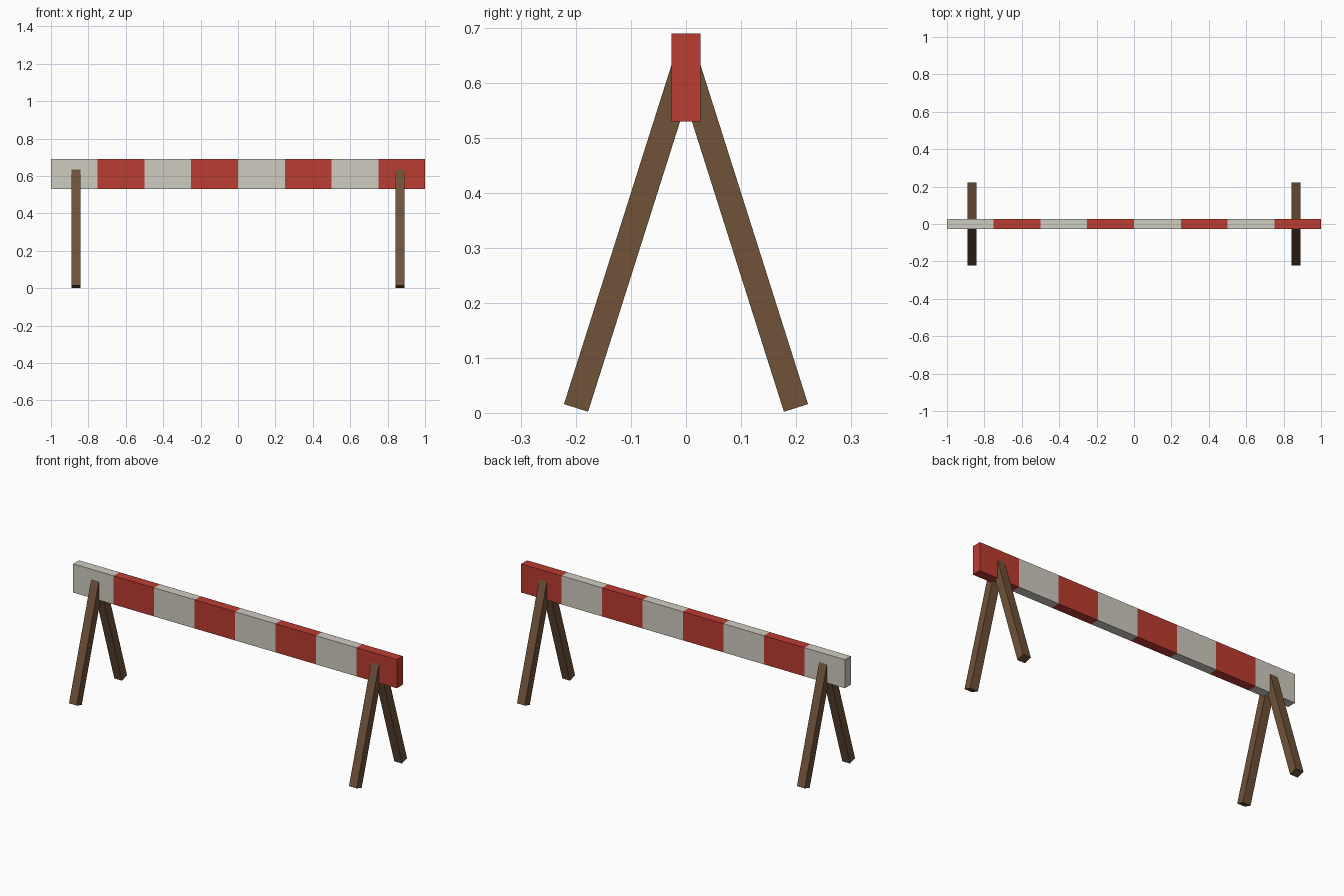
import bpy, bmesh, math
from mathutils import Matrix, Vector

if "Cube" in bpy.data.objects:
    bpy.data.objects.remove(bpy.data.objects["Cube"])


def material(name, rgb):
    m = bpy.data.materials.new(name)
    m.diffuse_color = (*rgb, 1)
    m.use_nodes = True
    m.node_tree.nodes["Principled BSDF"].inputs["Base Color"].default_value = m.diffuse_color
    return m


white = material("white_paint", (0.62, 0.60, 0.53))
red = material("red_paint", (0.50, 0.045, 0.03))
wood = material("dark_wood", (0.16, 0.085, 0.04))


def box(name, size, matrix, mats, cuts=()):
    bm = bmesh.new()
    bmesh.ops.create_cube(bm, size=1, matrix=matrix @ Matrix.Diagonal((*size, 1)))
    for x in cuts:
        bmesh.ops.bisect_plane(bm, geom=bm.verts[:] + bm.edges[:] + bm.faces[:],
                               plane_co=(x, 0, 0), plane_no=(1, 0, 0))
    # alternate the paint along the length
    if cuts:
        for f in bm.faces:
            x = min(f.calc_center_median().x, 0.99)
            f.material_index = int(max(x + 1, 0) / 0.25) % 2
    me = bpy.data.meshes.new(name)
    bm.to_mesh(me)
    bm.free()
    for m in mats:
        me.materials.append(m)
    ob = bpy.data.objects.new(name, me)
    bpy.context.collection.objects.link(ob)
    return ob


# striped beam, eight equal bands
box("striped_beam", (2, 0.052, 0.16), Matrix.Translation((0, 0, 0.61)),
    [white, red], [-0.75 + 0.25 * i for i in range(7)])

# splayed legs, meeting inside the beam
for sx, side in ((-1, "left"), (1, "right")):
    for sy, end in ((-1, "front"), (1, "back")):
        foot = Vector((sx * 0.865, sy * 0.2, 0.009))
        top = Vector((sx * 0.865, 0, 0.64))
        d = top - foot
        tilt = Matrix.Rotation(sy * math.atan2(0.2, d.z), 4, 'X')
        box(f"{end}_{side}_leg", (0.048, 0.046, d.length),
            Matrix.Translation((foot + top) / 2) @ tilt, [wood])
